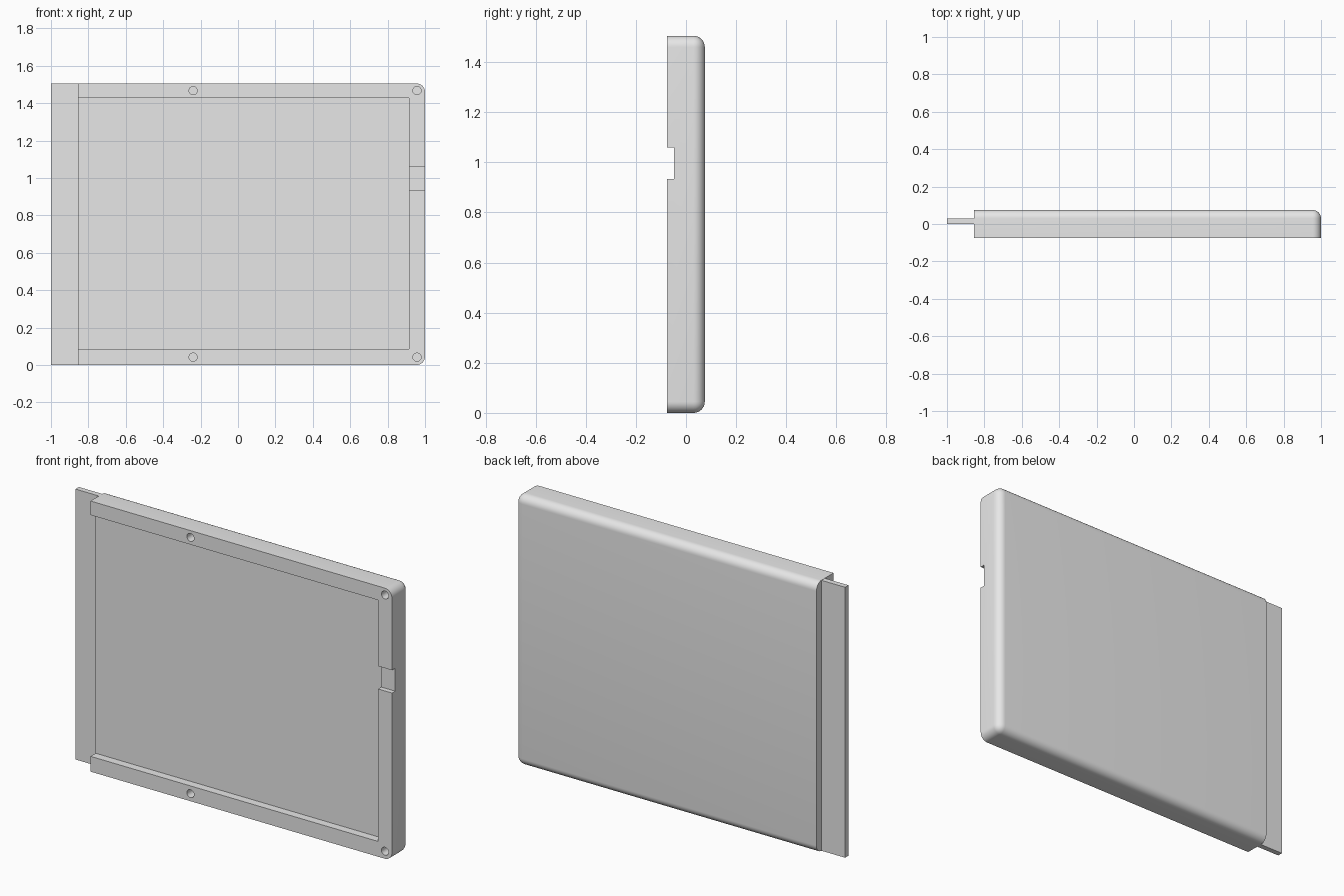
import bpy, bmesh
from mathutils import Matrix, Vector

cube = bpy.data.objects.get("Cube")
if cube:
    bpy.data.objects.remove(cube, do_unlink=True)

grey = bpy.data.materials.new("plain grey")
grey.use_nodes = True
colour = (0.8, 0.8, 0.8, 1)
grey.diffuse_color = colour
grey.node_tree.nodes["Principled BSDF"].inputs["Base Color"].default_value = colour

LEFT, RIGHT, HEIGHT, HALF = -0.855, 1.0, 1.505, 0.075


def add_object(name, bm):
    mesh = bpy.data.meshes.new(name)
    bm.normal_update()
    bm.to_mesh(mesh)
    bm.free()
    mesh.materials.append(grey)
    obj = bpy.data.objects.new(name, mesh)
    bpy.context.collection.objects.link(obj)
    return obj


def box_mesh(low, high):
    low, high = Vector(low), Vector(high)
    bm = bmesh.new()
    bmesh.ops.create_cube(bm, size=1)
    bmesh.ops.scale(bm, vec=high - low, verts=bm.verts)
    bmesh.ops.translate(bm, vec=(low + high) / 2, verts=bm.verts)
    return bm


def cut(target, cutter):
    cutter.hide_render = True
    mod = target.modifiers.new("cut", "BOOLEAN")
    mod.operation = "DIFFERENCE"
    mod.solver = "EXACT"
    mod.object = cutter
    bpy.context.view_layer.objects.active = target
    bpy.ops.object.modifier_apply(modifier=mod.name)
    bpy.data.objects.remove(cutter, do_unlink=True)


# Panel body: rounded back rim and end corners, square at the open end
bm = box_mesh((LEFT, -HALF, 0), (RIGHT, HALF, HEIGHT))
rounded = []
for edge in bm.edges:
    a, b = (v.co for v in edge.verts)
    along_back = a.y > 0 and b.y > 0 and max(a.x, b.x) > 0
    end_corner = abs(a.y - b.y) > 0.1 and a.x > 0
    if along_back or end_corner:
        rounded.append(edge)
bmesh.ops.bevel(bm, geom=rounded, offset=0.045, segments=8, profile=0.5,
                affect="EDGES")
body = add_object("panel_body", bm)

# Shallow front recess, open at one end
cut(body, add_object("recess_cutter",
                     box_mesh((LEFT - 0.1, -0.2, 0.085), (0.915, -0.03, 1.427))))

# Notch through the end rim
cut(body, add_object("notch_cutter",
                     box_mesh((0.88, -0.2, 0.933), (1.1, -0.047, 1.06))))

# Screw holes in the rims
for x in (-0.24, 0.957):
    for z in (0.042, 1.467):
        bm = bmesh.new()
        bmesh.ops.create_cone(
            bm, cap_ends=True, segments=32, radius1=0.022, radius2=0.022, depth=0.1,
            matrix=Matrix.Translation((x, -0.06, z)) @ Matrix.Rotation(1.5707963, 4, "X"))
        cut(body, add_object("hole_cutter", bm))

# Thin tongue at the open end
tongue = add_object("side_tongue",
                    box_mesh((-1, 0, 0), (LEFT + 0.01, 0.03, HEIGHT - 0.001)))

# Smooth the rounded parts, keep the edges sharp
bpy.ops.object.select_all(action="DESELECT")
body.select_set(True)
bpy.context.view_layer.objects.active = body
bpy.ops.object.shade_smooth_by_angle(angle=0.5)
